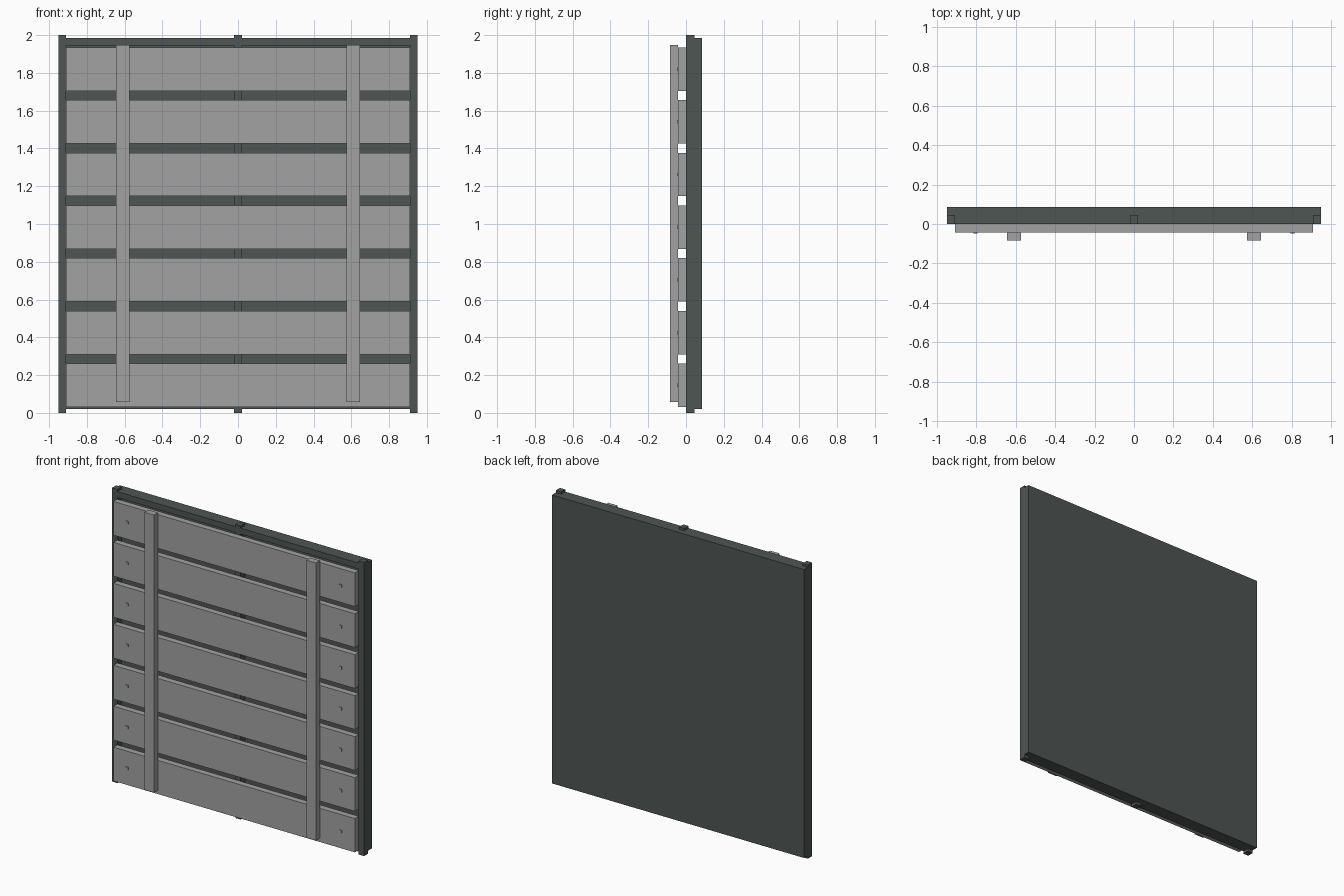
import bpy
import bmesh

if "Cube" in bpy.data.objects:
    bpy.data.objects.remove(bpy.data.objects["Cube"])


def material(name, color):
    m = bpy.data.materials.new(name)
    m.diffuse_color = (*color, 1.0)
    m.use_nodes = True
    m.node_tree.nodes["Principled BSDF"].inputs["Base Color"].default_value = m.diffuse_color
    return m


DARK = material("dark_green_grey", (0.076, 0.093, 0.088))
GREY = material("mid_grey", (0.36, 0.36, 0.36))


def box(name, x, y, z, mat):
    """Box from (min, max) pairs on each axis."""
    bm = bmesh.new()
    bmesh.ops.create_cube(bm, size=1.0)
    for v in bm.verts:
        v.co = [r[0] if c < 0 else r[1] for c, r in zip(v.co, (x, y, z))]
    mesh = bpy.data.meshes.new(name)
    bm.to_mesh(mesh)
    bm.free()
    mesh.materials.append(mat)
    obj = bpy.data.objects.new(name, mesh)
    bpy.context.collection.objects.link(obj)
    return obj


# Back sheet
box("back_sheet", (-0.95, 0.95), (0.045, 0.086), (0.02, 1.985), DARK)

# Frame: three posts, with top and bottom rails between them
for name, cx in (("left_post", -0.93), ("centre_post", 0.0), ("right_post", 0.93)):
    box(name, (cx - 0.02, cx + 0.02), (0.0, 0.045), (0.0, 2.0), DARK)
for side, x in (("left", (-0.91, -0.02)), ("right", (0.02, 0.91))):
    box(side + "_top_rail", x, (0.0, 0.045), (1.945, 1.985), DARK)
    box(side + "_bottom_rail", x, (0.0, 0.045), (0.02, 0.06), DARK)

# Seven horizontal planks, each with a bolt head near both ends
PITCH, HEIGHT = 0.279, 0.23
for i in range(7):
    z0 = 0.031 + i * PITCH
    zc = z0 + HEIGHT / 2
    box(f"plank_{i + 1}", (-0.91, 0.91), (-0.042, 0.0), (z0, z0 + HEIGHT), GREY)
    for side, cx in (("left", -0.805), ("right", 0.805)):
        box(f"{side}_bolt_{i + 1}", (cx - 0.009, cx + 0.009), (-0.048, -0.04),
            (zc - 0.009, zc + 0.009), GREY)

# Two vertical battens over the planks
for side, cx in (("left", -0.61), ("right", 0.61)):
    box(side + "_batten", (cx - 0.036, cx + 0.036), (-0.085, -0.042), (0.057, 1.948), GREY)
